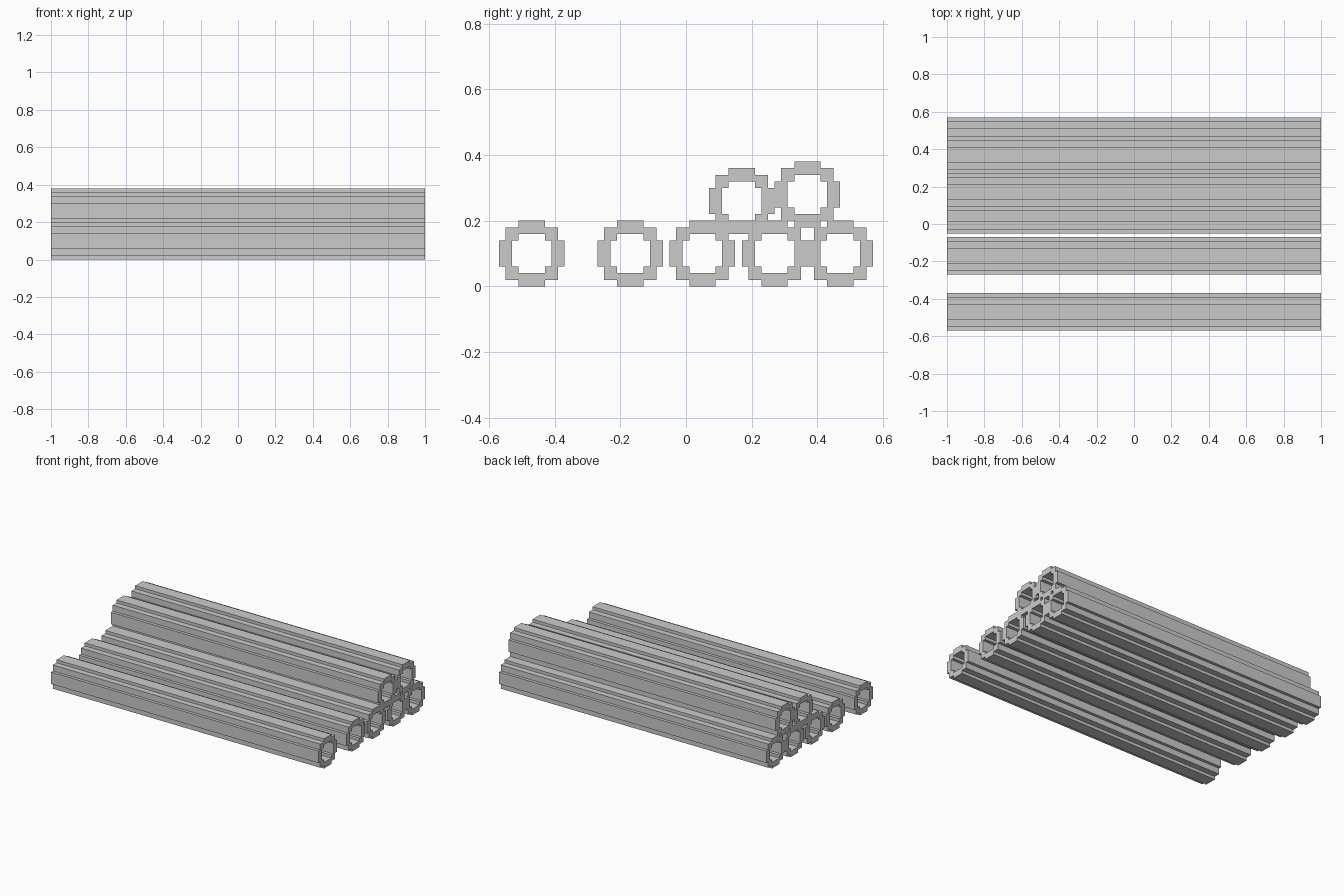
import bpy, bmesh

if "Cube" in bpy.data.objects:
    bpy.data.objects.remove(bpy.data.objects["Cube"])

U = 0.02          # grid step of the blocky cross-section
Y0 = -0.57        # left edge of the whole pile
HALF = 1.0        # half length of every pipe


def ring(cy, cz):
    """Grid cells filled by one stepped pipe wall centred on (cy, cz)."""
    cells = set()
    for i in range(-5, 5):
        for j in range(-5, 5):
            a, b = sorted((abs(i + 0.5), abs(j + 0.5)))
            outer = b < 4 or (b < 5 and a < 2)
            inner = b < 2 or (b < 3 and a < 2)
            if outer and not inner:
                cells.add((cy + i, cz + j))
    return cells


def extrude_cells(name, cells):
    """Turn a set of cells into one solid running along x."""
    bm = bmesh.new()
    verts = {}

    def v(p, x):
        key = (p, x)
        if key not in verts:
            verts[key] = bm.verts.new((x, Y0 + p[0] * U, p[1] * U))
        return verts[key]

    for i, j in sorted(cells):
        c = [(i, j), (i + 1, j), (i + 1, j + 1), (i, j + 1)]
        # end faces
        bm.faces.new([v(p, HALF) for p in c])
        bm.faces.new([v(p, -HALF) for p in reversed(c)])
        # long walls where the neighbouring cell is empty
        for k, (di, dj) in enumerate([(0, -1), (1, 0), (0, 1), (-1, 0)]):
            if (i + di, j + dj) not in cells:
                a, b = c[k], c[(k + 1) % 4]
                bm.faces.new([v(a, -HALF), v(b, -HALF), v(b, HALF), v(a, HALF)])

    # merge flat strips along the length
    bm.normal_update()
    flat = [e for e in bm.edges if e.calc_length() > HALF
            and len(e.link_faces) == 2 and e.calc_face_angle() < 0.01]
    bmesh.ops.dissolve_edges(bm, edges=flat, use_verts=False)

    mesh = bpy.data.meshes.new(name)
    bm.to_mesh(mesh)
    bm.free()
    ob = bpy.data.objects.new(name, mesh)
    bpy.context.collection.objects.link(ob)
    return ob


# two loose pipes lying on the ground
extrude_cells("loose_pipe_outer", ring(5, 5))
extrude_cells("loose_pipe_inner", ring(20, 5))

# touching stack: three pipes below, two resting on top
stack = set()
for cy, cz in [(31, 5), (42, 5), (52, 5), (37, 13), (47, 14)]:
    stack |= ring(cy, cz)
extrude_cells("stacked_pipes", stack)
